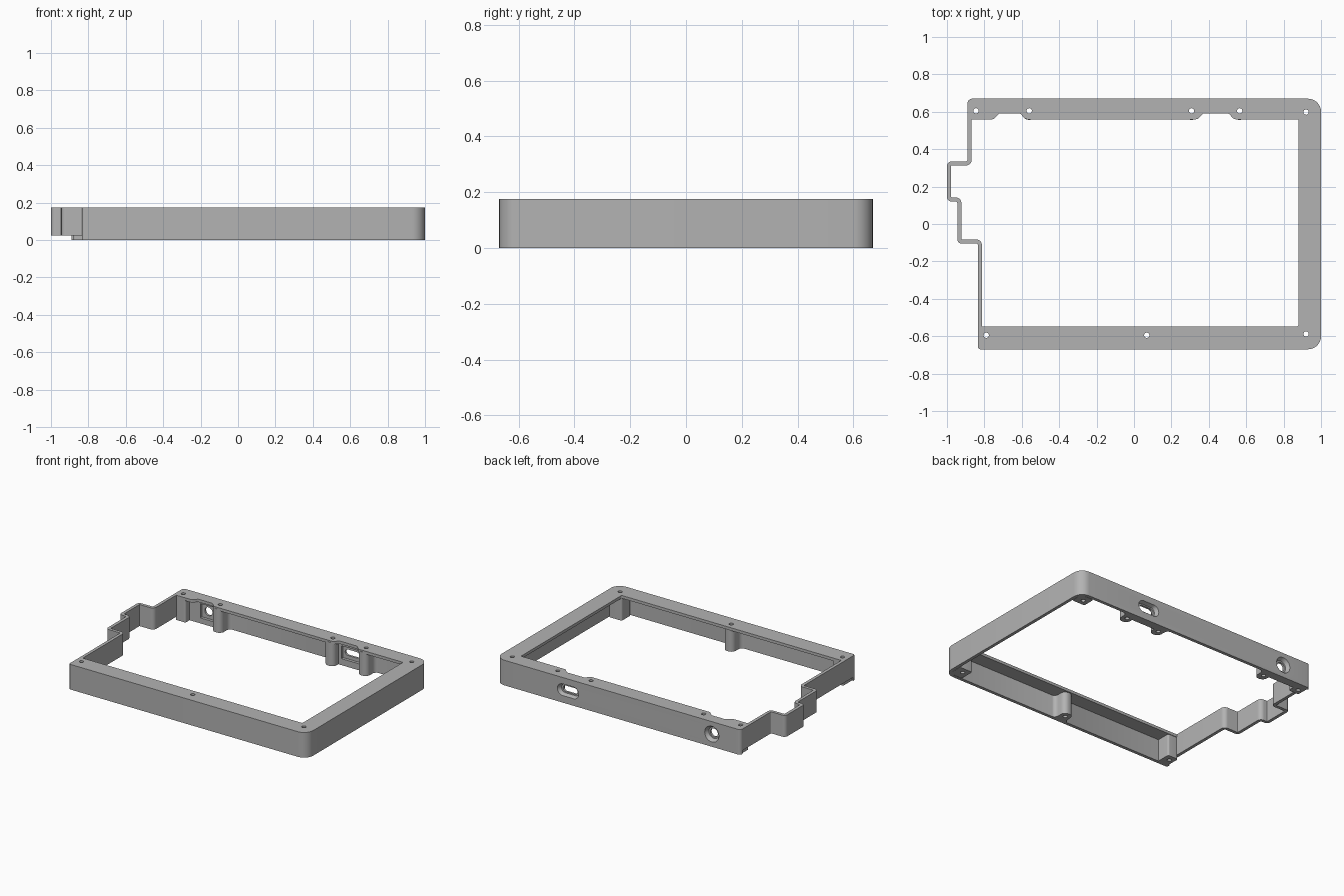
import bpy, bmesh, math
from mathutils import Vector

cube = bpy.data.objects.get("Cube")
if cube:
    bpy.data.objects.remove(cube, do_unlink=True)

HEIGHT, WALL, LIP = 0.175, 0.022, 0.025

grey = bpy.data.materials.new("plain_grey")
grey.use_nodes = True
grey.diffuse_color = (0.45, 0.45, 0.45, 1)
grey.node_tree.nodes["Principled BSDF"].inputs["Base Color"].default_value = (0.45, 0.45, 0.45, 1)


def rounded(corners, seg=8):
    """Outline through (x, y, radius) corners, each filleted by an arc."""
    out = []
    for i, (x, y, r) in enumerate(corners):
        p = Vector((x, y, 0))
        if r <= 0:
            out.append(p)
            continue
        q, n = corners[i - 1], corners[(i + 1) % len(corners)]
        a = (Vector((q[0], q[1], 0)) - p).normalized()
        b = (Vector((n[0], n[1], 0)) - p).normalized()
        half = a.angle(b) / 2
        centre = p + (a + b).normalized() * r / math.sin(half)
        start = (p + a * r / math.tan(half) - centre).normalized()
        end = (p + b * r / math.tan(half) - centre).normalized()
        out += [centre + start.lerp(end, 0).slerp(end, k / seg).normalized() * r
                for k in range(seg + 1)]
    return out


def inset(corners, t):
    """Move a counter-clockwise right-angled outline inward by t."""
    out = []
    for i, (x, y, r) in enumerate(corners):
        p = Vector((x, y))
        n = corners[(i + 1) % len(corners)]
        d1 = (p - Vector(corners[i - 1][:2])).normalized()
        d2 = (Vector(n[:2]) - p).normalized()
        convex = d1.x * d2.y - d1.y * d2.x > 0
        out.append((x - t * (d1.y + d2.y), y + t * (d1.x + d2.x),
                    max(r - t, 0.004) if convex else r + t))
    return out


def loft(name, low, high):
    """Closed solid between two matching loops."""
    bm = bmesh.new()
    a = [bm.verts.new(v) for v in low]
    b = [bm.verts.new(v) for v in high]
    bm.faces.new(a)
    bm.faces.new(b)
    for i in range(len(a)):
        j = (i + 1) % len(a)
        bm.faces.new((a[i], a[j], b[j], b[i]))
    bmesh.ops.recalc_face_normals(bm, faces=bm.faces)
    mesh = bpy.data.meshes.new(name)
    bm.to_mesh(mesh)
    bm.free()
    mesh.materials.append(grey)
    ob = bpy.data.objects.new(name, mesh)
    bpy.context.collection.objects.link(ob)
    return ob


def prism(name, corners, z0, z1):
    loop = rounded(corners)
    return loft(name, [v + Vector((0, 0, z0)) for v in loop],
                [v + Vector((0, 0, z1)) for v in loop])


def block(name, x0, x1, y0, y1, z0, z1, r=0):
    return prism(name, [(x0, y0, r), (x1, y0, r), (x1, y1, r), (x0, y1, r)], z0, z1)


def combine(target, tool, operation):
    """Apply an exact boolean and drop the tool object."""
    mod = target.modifiers.new("cut", 'BOOLEAN')
    mod.object, mod.operation, mod.solver = tool, operation, 'EXACT'
    bpy.context.view_layer.update()
    graph = bpy.context.evaluated_depsgraph_get()
    mesh = bpy.data.meshes.new_from_object(target.evaluated_get(graph))
    target.modifiers.clear()
    target.data = mesh
    bpy.data.objects.remove(tool, do_unlink=True)


# Outer wall with the stepped side
outline = [(-0.835, -0.67, 0.015), (1, -0.67, 0.07), (1, 0.67, 0.07), (-0.89, 0.67, 0.025),
           (-0.89, 0.335, 0.008), (-1, 0.335, 0.025), (-1, 0.12, 0.025),
           (-0.945, 0.12, 0.008), (-0.945, -0.105, 0.025), (-0.835, -0.105, 0.008)]
frame = prism("frame", outline, 0, HEIGHT)
combine(frame, prism("inside", inset(outline, WALL), -0.1, 0.3), 'DIFFERENCE')

# The stepped side stops short of the base
combine(frame, block("side_gap", -1.2, -0.79, -0.648, 0.648, -0.1, LIP), 'DIFFERENCE')

# Top flange on three sides, notched beside the ports
flange = [(-0.825, -0.66, 0.005), (0.99, -0.66, 0.06), (0.99, 0.66, 0.06), (-0.88, 0.66, 0.015),
          (-0.88, 0.56, 0)]
for left, right in ((-0.75, -0.58), (0.34, 0.535)):
    flange += [(left, 0.56, 0.02), (left + 0.03, 0.592, 0.02),
               (right - 0.03, 0.592, 0.02), (right, 0.56, 0.02)]
flange += [(0.88, 0.56, 0.01), (0.88, -0.548, 0.01), (-0.825, -0.548, 0)]
combine(frame, prism("flange", flange, HEIGHT - 0.02, HEIGHT), 'UNION')

# Thick pads behind the ports
TOP = HEIGHT - 0.01
for x0, x1 in ((-0.83, -0.56), (0.31, 0.56)):
    combine(frame, block("port_pad", x0, x1, 0.61, 0.66, 0, TOP), 'UNION')

# Screw bosses in the corners
for x0, x1, y0, y1 in ((0.877, 0.976, 0.557, 0.646), (0.877, 0.976, -0.646, -0.545),
                       (-0.88, -0.8, 0.565, 0.66), (-0.825, -0.745, -0.66, -0.552)):
    combine(frame, block("corner_boss", x0, x1, y0, y1, 0, TOP, 0.012), 'UNION')

# Screw bosses along the walls, flared where they meet them
for x, side in ((-0.56, 1), (0.308, 1), (0.565, 1), (0.068, -1)):
    half = [(0.08, 0.66, 0), (0.08, 0.649, 0), (0.038, 0.649, 0.03), (0.038, 0.557, 0.034)]
    shape = half + [(-u, v, r) for u, v, r in reversed(half)]
    combine(frame, prism("wall_boss", [(x + u, side * v, r) for u, v, r in shape], 0, TOP), 'UNION')

# Screw holes
for x, y in ((-0.845, 0.605), (-0.56, 0.605), (0.308, 0.605), (0.565, 0.605),
             (0.92, 0.598), (0.92, -0.588), (0.068, -0.595), (-0.79, -0.595)):
    r = 0.014
    combine(frame, block("screw_hole", x - r, x + r, y - r, y + r, -0.1, 0.3, r * 0.98), 'DIFFERENCE')


def port_cutter(x, z, size0, size1, y0, y1):
    """Tapered slot with round ends, running along y."""
    loops = []
    for (w, h), y in ((size0, y0), (size1, y1)):
        r = h / 2 * 0.98
        shape = rounded([(-w / 2, -h / 2, r), (w / 2, -h / 2, r), (w / 2, h / 2, r), (-w / 2, h / 2, r)])
        loops.append([Vector((x + v.x, y, z + v.y)) for v in shape])
    return loft("port_cutter", *loops)


# Ports: dished outside, pocketed inside, open through the middle
for x, z, dish, floor, hole, pocket in (
        (0.44, 0.09, (0.165, 0.082), (0.135, 0.06), (0.11, 0.042), (0.07, 0.045)),
        (-0.668, 0.088, (0.11, 0.11), (0.08, 0.08), (0.058, 0.058), (0.05, 0.05))):
    combine(frame, port_cutter(x, z, floor, dish, 0.645, 0.671), 'DIFFERENCE')
    combine(frame, port_cutter(x, z, hole, hole, 0.5, 0.7), 'DIFFERENCE')
    combine(frame, block("port_pocket", x - pocket[0], x + pocket[0], 0.58, 0.63,
                         z - pocket[1], z + pocket[1]), 'DIFFERENCE')

# Smooth the fillets, keep the edges crisp
for ob in bpy.context.selected_objects:
    ob.select_set(False)
frame.select_set(True)
bpy.context.view_layer.objects.active = frame
bpy.ops.object.shade_smooth_by_angle(angle=math.radians(30))
